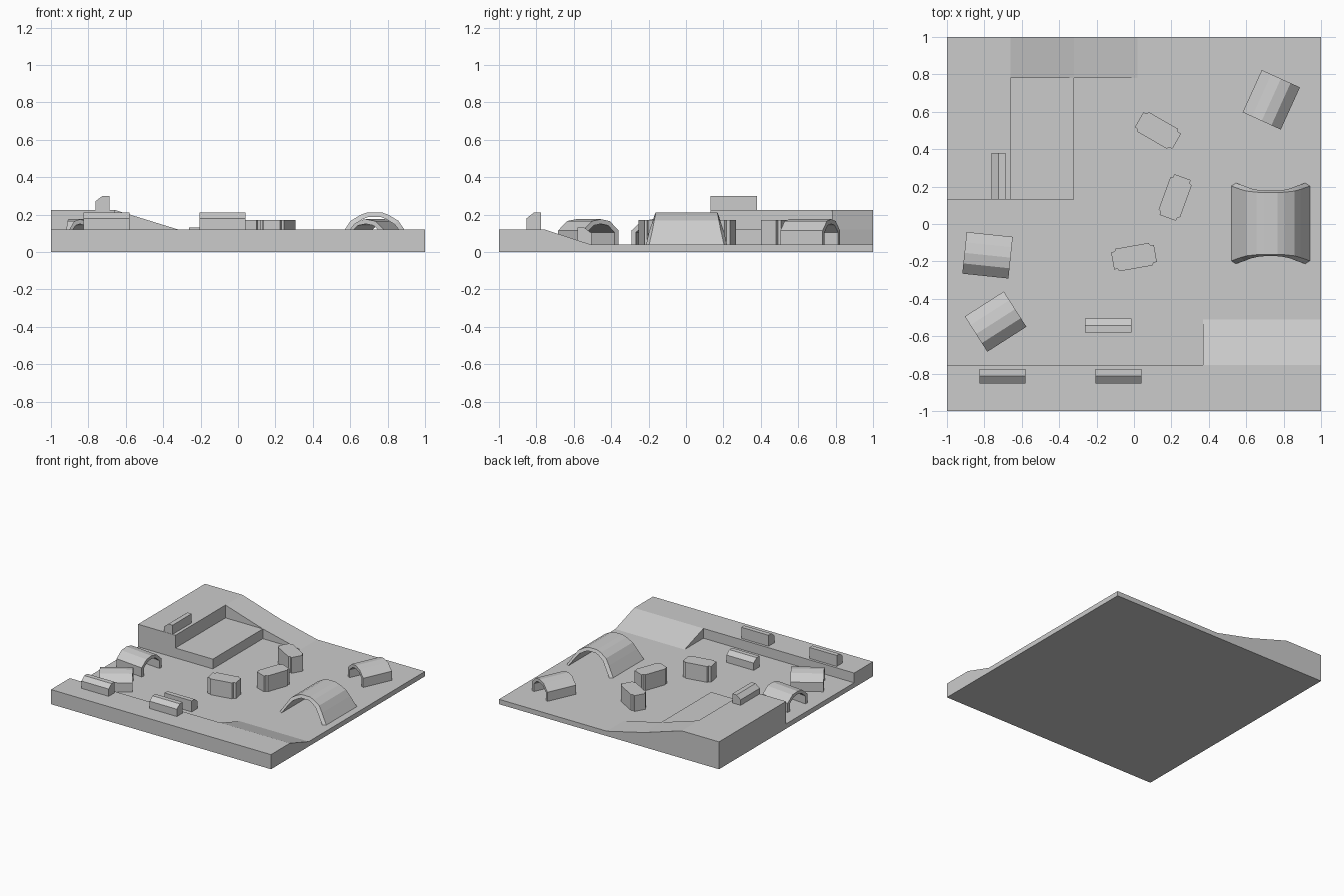
import bpy, bmesh
from math import radians

if "Cube" in bpy.data.objects:
    bpy.data.objects.remove(bpy.data.objects["Cube"])

FLOOR, MID, HIGH = 0.04, 0.12, 0.225


def finish(bm, name, loc=(0, 0, 0), angle=0):
    bmesh.ops.remove_doubles(bm, verts=bm.verts, dist=1e-5)
    bmesh.ops.recalc_face_normals(bm, faces=bm.faces)
    me = bpy.data.meshes.new(name)
    bm.to_mesh(me)
    bm.free()
    ob = bpy.data.objects.new(name, me)
    ob.location = loc
    ob.rotation_euler.z = radians(angle)
    bpy.context.collection.objects.link(ob)
    return ob


def extruded(points, offset):
    """Prism from a flat polygon pushed along an offset."""
    bm = bmesh.new()
    f = bm.faces.new([bm.verts.new(p) for p in points])
    r = bmesh.ops.extrude_face_region(bm, geom=[f])
    vs = [v for v in r["geom"] if isinstance(v, bmesh.types.BMVert)]
    bmesh.ops.translate(bm, verts=vs, vec=offset)
    return bm


# Terrain: stepped cells with sloped ramps, walls wherever heights differ
xs = [-1, -0.66, -0.32, 0.02, 0.37, 1]
ys = [-1, -0.755, -0.51, 0.13, 0.78, 1]
N = 5


def heights(i, j):
    """Corner heights of a cell, [x side][y side]."""
    if not (0 <= i < N and 0 <= j < N):
        return [[0, 0], [0, 0]]
    if j == 0:
        return [[MID] * 2] * 2
    if (i, j) == (4, 1):
        return [[MID, FLOOR]] * 2
    if i == 0 and j >= 3:
        return [[HIGH] * 2] * 2
    if (i, j) == (1, 3):
        return [[MID] * 2] * 2
    if (i, j) == (1, 4):
        return [[HIGH] * 2, [MID] * 2]
    if (i, j) == (2, 4):
        return [[MID] * 2, [FLOOR] * 2]
    return [[FLOOR] * 2] * 2


def terrain():
    bm = bmesh.new()

    def face(pts):
        uniq = list(dict.fromkeys(pts))
        if len(uniq) > 2:
            bm.faces.new([bm.verts.new(p) for p in uniq])

    def wall(p, q, a, b):
        if a != b:
            face([(*p, a[0]), (*q, a[1]), (*q, b[1]), (*p, b[0])])

    for i in range(N):
        for j in range(N):
            h = heights(i, j)
            c = [(0, 0), (1, 0), (1, 1), (0, 1)]
            face([(xs[i + a], ys[j + b], h[a][b]) for a, b in c])
            face([(xs[i + a], ys[j + b], 0) for a, b in c])
    for i in range(N + 1):
        for j in range(N):
            wall((xs[i], ys[j]), (xs[i], ys[j + 1]),
                 list(heights(i - 1, j)[1]), list(heights(i, j)[0]))
            l, r = heights(j, i - 1), heights(j, i)
            wall((xs[j], ys[i]), (xs[j + 1], ys[i]),
                 [l[0][1], l[1][1]], [r[0][0], r[1][0]])
    finish(bm, "terrain")


terrain()


# Arched shelters: open shell lofted between outer and inner half profiles
def arch(name, loc, angle, outer, inner, ends_out, ends_in):
    """Profiles run from the foot up; ends give half length at each point."""
    def ring(half, ends):
        full = [(w, z, e) for (w, z), e in zip(half, ends)]
        return full + [(-w, z, e) for w, z, e in reversed(full) if w > 0]

    bm = bmesh.new()
    o, n = ring(outer, ends_out), ring(inner, ends_in)
    rows = [[bm.verts.new((s * e, w, z)) for w, z, e in r]
            for r, s in ((o, -1), (o, 1), (n, 1), (n, -1))]
    for a in range(4):
        p, q = rows[a], rows[(a + 1) % 4]
        for k in range(len(p) - 1):
            bm.faces.new((p[k], p[k + 1], q[k + 1], q[k]))
    for k in (0, -1):
        bm.faces.new([r[k] for r in rows])
    finish(bm, name, loc, angle)


small_out = [(0.112, 0), (0.112, 0.075), (0.057, 0.125), (0, 0.135)]
small_in = [(0.088, 0), (0.088, 0.065), (0.045, 0.102), (0, 0.11)]
for k, (x, y, a) in enumerate([(0.734, 0.664, 65.6), (-0.783, -0.167, -6),
                               (-0.74, -0.522, 32.6)]):
    arch(f"small_shelter_{k + 1}", (x, y, FLOOR), a, small_out, small_in,
         [0.124] * 4, [0.124] * 4)

big_out = [(0.21, 0), (0.16, 0.079), (0.127, 0.127), (0.075, 0.158), (0.038, 0.172)]
big_in = [(0.185, 0), (0.137, 0.07), (0.107, 0.108), (0.063, 0.135), (0.033, 0.147)]
arch("large_shelter", (0.73, 0.003, FLOOR), 90, big_out, big_in,
     [0.2, 0.182, 0.173, 0.167, 0.165], [0.216, 0.2, 0.187, 0.178, 0.175])

# Cargo containers: body with narrower end tabs
quarter = [(0.116, 0.046), (0.097, 0.048), (0.09, 0.061)]
plan = (quarter + [(-x, y) for x, y in reversed(quarter)]
        + [(-x, -y) for x, y in quarter] + [(x, -y) for x, y in reversed(quarter)])
for k, (x, y, a) in enumerate([(0.128, 0.5, -30), (0.22, 0.142, 70), (0, -0.177, 10)]):
    bm = extruded([(px, py, 0) for px, py in plan], (0, 0, 0.13))
    finish(bm, f"container_{k + 1}", (x, y, FLOOR), a)

# Low barriers: block with one chamfered top edge
section = [(-0.038, 0), (0.038, 0), (0.038, 0.09), (0, 0.09), (-0.038, 0.06)]
for k, (x, y, z, a) in enumerate([(-0.725, 0.256, 0.21, -90), (-0.703, -0.814, MID, 0),
                                  (-0.083, -0.814, MID, 0), (-0.138, -0.543, FLOOR, 180)]):
    bm = extruded([(-0.124, py, pz) for py, pz in section], (0.248, 0, 0))
    finish(bm, f"barrier_{k + 1}", (x, y, z), a)
